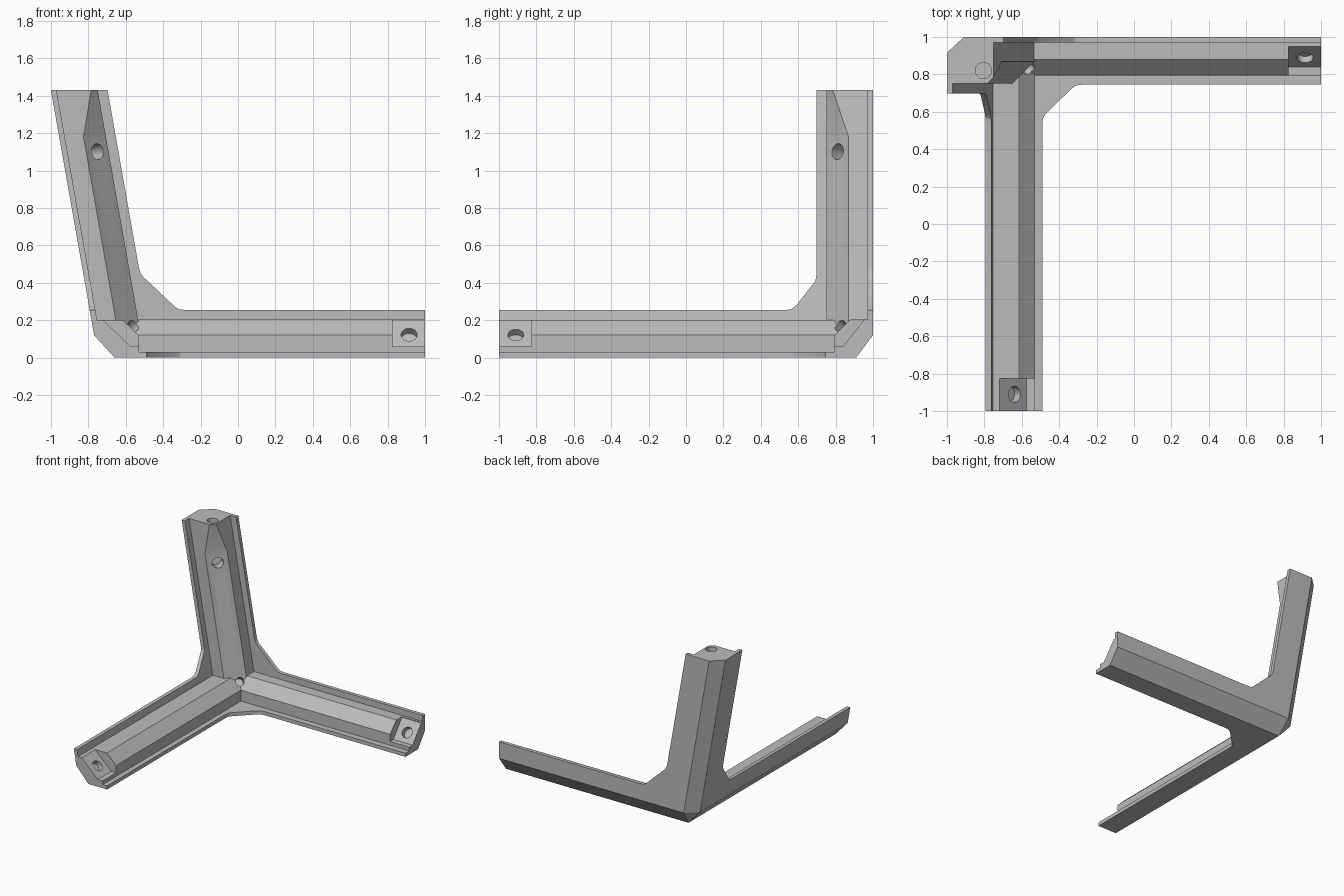
import bpy, bmesh, math
from mathutils import Vector, Matrix

if "Cube" in bpy.data.objects:
    bpy.data.objects.remove(bpy.data.objects["Cube"])

LEAN = math.tan(math.radians(10))
TOP = 1.43
LIP = 0.03          # thickness of the outer skin
OUT = -0.06         # overlap beyond the skin, trimmed off by the envelope


def wall_x(z):
    """x of the leaning left wall at height z"""
    return -0.748 - LEAN * z


def finish(name, bm):
    bmesh.ops.recalc_face_normals(bm, faces=bm.faces)
    mesh = bpy.data.meshes.new(name)
    bm.to_mesh(mesh)
    bm.free()
    obj = bpy.data.objects.new(name, mesh)
    bpy.context.collection.objects.link(obj)
    return obj


def loft(name, rings):
    """closed solid through rings with equal point counts"""
    bm = bmesh.new()
    loops = [[bm.verts.new(p) for p in ring] for ring in rings]
    n = len(loops[0])
    for a, b in zip(loops, loops[1:]):
        for i in range(n):
            j = (i + 1) % n
            bm.faces.new((a[i], a[j], b[j], b[i]))
    bm.faces.new(loops[0])
    bm.faces.new(loops[-1])
    return finish(name, bm)


def prism_x(name, profile, x0, x1):
    return loft(name, [[(x, y, z) for y, z in profile] for x in (x0, x1)])


def prism_y(name, profile, y0, y1):
    return loft(name, [[(x, y, z) for x, z in profile] for y in (y0, y1)])


def rod(name, centre, direction, radius, length):
    bm = bmesh.new()
    turn = Vector(direction).to_track_quat('Z', 'Y').to_matrix().to_4x4()
    bmesh.ops.create_cone(bm, cap_ends=True, segments=28, radius1=radius, radius2=radius,
                          depth=length, matrix=Matrix.Translation(centre) @ turn)
    return finish(name, bm)


def combine(target, tool, operation):
    mod = target.modifiers.new("combine", 'BOOLEAN')
    mod.operation = operation
    mod.solver = 'EXACT'
    mod.object = tool
    bpy.context.view_layer.objects.active = target
    bpy.ops.object.modifier_apply(modifier=mod.name)
    bpy.data.objects.remove(tool)


def section(width, block, bevel):
    """arm section: two thin lips around a bevelled inner block"""
    return [(OUT, OUT), (width, OUT), (width, LIP), (block, LIP), (block, bevel),
            (bevel, block), (LIP, block), (LIP, width), (OUT, width)]


# Arm running to the left along the back
arm = section(0.255, 0.205, 0.12)
bracket = prism_x("corner_bracket", [(1 - v, w) for v, w in arm], -1.1, 1.1)

# Arm running forward, its outer wall following the lean
arm_y = [(-0.66, OUT), (-0.49, OUT), (-0.49, LIP), (-0.53, LIP), (-0.53, 0.12),
         (-0.615, 0.2), (wall_x(0.2) + LIP, 0.2), (wall_x(0.255) + LIP, 0.255),
         (wall_x(0.255) + OUT, 0.255), (-0.9, OUT)]
parts = [prism_y("front_arm", arm_y, -1.1, 1.1)]

# Leaning upright whose bevel narrows near the top
rings = []
for z, bevel in ((0.15, 0.13), (1.18, 0.13), (1.5, 0.239)):
    rings.append([(wall_x(z) + u, 1 - v, z) for u, v in section(0.303, 0.25, bevel)])
parts.append(loft("upright", rings))

# Gusset webs between each pair of arms
floor = [(-0.6, 0.54), (-0.49, 0.54), (-0.486, 0.565), (-0.475, 0.585), (-0.335, 0.723),
         (-0.31, 0.74), (-0.28, 0.745), (-0.28, 0.85), (-0.6, 0.85)]
parts.append(loft("floor_web", [[(x, y, z) for x, y in floor] for z in (OUT, LIP)]))
back = [(-0.7, 0.48), (-0.529, 0.48), (-0.523, 0.455), (-0.51, 0.435), (-0.34, 0.275),
        (-0.315, 0.258), (-0.28, 0.255), (-0.28, 0.1), (-0.7, 0.1)]
parts.append(prism_y("back_web", back, 1 - LIP, 1 - OUT))
side = [(0.85, 0.44), (0.697, 0.44), (0.692, 0.41), (0.59, 0.28), (0.565, 0.26),
        (0.54, 0.255), (0.54, 0.1), (0.85, 0.1)]
parts.append(loft("side_web", [[(wall_x(z) + u, y, z) for y, z in side] for u in (OUT, LIP)]))
for part in parts:
    combine(bracket, part, 'UNION')

# Convex envelope giving the flat outside, the outer bevels and the arm ends
corner = Vector((wall_x(0), 1, 0))
planes = [((1, 0, 0), (1, 0, 0)), ((0, -1, 0), (0, -1, 0)), ((0, 0, TOP), (0, 0, 1)),
          ((0, 1, 0), (0, 1, 0)), ((0, 0, 0), (0, 0, -1)), (corner, (-1, 0, -LEAN))]


def plane_through(a, b, c):
    a, b, c = Vector(a), Vector(b), Vector(c)
    normal = (b - a).cross(c - a).normalized()
    if normal.dot(corner - a) < 0:
        normal = -normal
    planes.append((a, normal))


low = (wall_x(0.12), 0.12)
plane_through((0, 0.91, 0), (0, 1, 0.12), (1, 1, 0.12))
plane_through((-0.66, 0, 0), (low[0], 0, low[1]), (low[0], 1, low[1]))
plane_through((wall_x(0), 0.915, 0), (wall_x(0) + 0.09, 1, 0), (wall_x(1), 0.915, 1))
plane_through((low[0], 0.915, 0.12), (low[0] + 0.09, 1, 0.12), (-0.66, 0.91, 0))

bm = bmesh.new()
bmesh.ops.create_cube(bm, size=6)
for point, normal in planes:
    cut = bmesh.ops.bisect_plane(bm, geom=bm.verts[:] + bm.edges[:] + bm.faces[:],
                                 plane_co=point, plane_no=normal, clear_outer=True)
    rim = [e for e in bm.edges if e.is_boundary]
    if rim:
        bmesh.ops.edgeloop_fill(bm, edges=rim)
combine(bracket, finish("envelope", bm), 'INTERSECT')

# Slanted screw pockets at the arm ends
cutters = [
    prism_x("left_pocket", [(0.95, 0.2), (0.84, 0.06), (0.74, 0.06), (0.74, 0.23), (0.95, 0.23)],
            0.825, 1.2),
    prism_y("front_pocket", [(-0.72, 0.2), (-0.575, 0.06), (-0.48, 0.06), (-0.48, 0.23),
                             (-0.72, 0.23)], -1.2, -0.825),
    # Blind screw holes and the notch in the inner corner
    rod("left_hole", (0.915, 0.88, 0.13), (0, -1, 0.8), 0.043, 0.11),
    rod("front_hole", (-0.63, -0.91, 0.13), (1, 0, 1), 0.043, 0.11),
    rod("upright_hole", (-0.76, 0.82, 1.1), (1, -1, LEAN), 0.043, 0.16),
    rod("top_hole", (-0.805, 0.82, TOP), (0, 0, 1), 0.043, 0.16),
    rod("corner_notch", (-0.555, 0.82, 0.175), (1, -1, 1), 0.032, 0.13),
]
for cutter in cutters:
    combine(bracket, cutter, 'DIFFERENCE')

# Plain grey finish
grey = bpy.data.materials.new("light_grey")
grey.use_nodes = True
colour = (0.5, 0.5, 0.5, 1)
grey.diffuse_color = colour
grey.node_tree.nodes["Principled BSDF"].inputs["Base Color"].default_value = colour
bracket.data.materials.clear()
bracket.data.materials.append(grey)
for face in bracket.data.polygons:
    face.material_index = 0

bpy.ops.object.select_all(action='DESELECT')
bracket.select_set(True)
bpy.context.view_layer.objects.active = bracket
bpy.ops.object.shade_smooth_by_angle(angle=math.radians(20))
